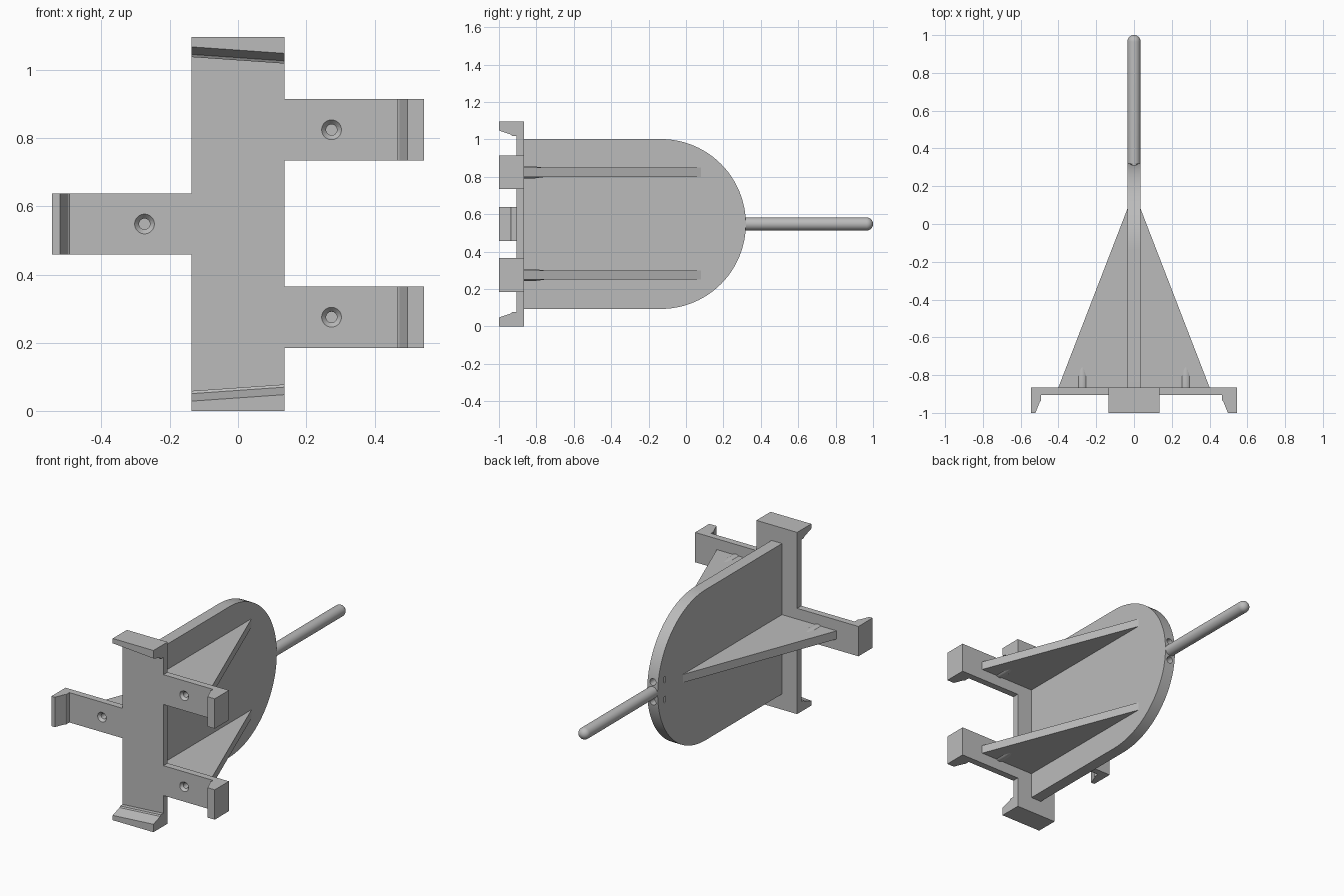
import bpy, bmesh, math
from mathutils import Matrix, Vector

cube = bpy.data.objects.get("Cube")
if cube:
    bpy.data.objects.remove(cube, do_unlink=True)

grey = bpy.data.materials.new("plain grey")
grey.use_nodes = True
COLOUR = (0.5, 0.5, 0.5, 1)
grey.diffuse_color = COLOUR
grey.node_tree.nodes["Principled BSDF"].inputs["Base Color"].default_value = COLOUR

MID = 0.548              # height of the centre line
BACK, FACE, TIP = -0.865, -0.905, -1.0   # back of mount, its front, hook tips
FIN = 0.035              # half thickness of the fin
SPINE = 0.136            # half width of the spine


def finish(bm, name):
    bmesh.ops.recalc_face_normals(bm, faces=bm.faces)
    mesh = bpy.data.meshes.new(name)
    bm.to_mesh(mesh)
    bm.free()
    ob = bpy.data.objects.new(name, mesh)
    bpy.context.collection.objects.link(ob)
    mesh.materials.append(grey)
    return ob


def loft(name, start, end):
    """Solid between two matching outlines."""
    bm = bmesh.new()
    a = [bm.verts.new(p) for p in start]
    b = [bm.verts.new(p) for p in end]
    bm.faces.new(a)
    bm.faces.new(b)
    for i in range(len(a)):
        j = (i + 1) % len(a)
        bm.faces.new((a[i], a[j], b[j], b[i]))
    return finish(bm, name)


def slab(name, outline, z0, z1):
    return loft(name, [(x, y, z0) for x, y in outline], [(x, y, z1) for x, y in outline])


def lathe(name, profile, x, z, steps=32):
    """Round solid along y from (radius, y) pairs."""
    bm = bmesh.new()
    rings = []
    for r, y in profile:
        turn = [2 * math.pi * k / steps for k in range(steps)]
        rings.append([bm.verts.new((x + r * math.cos(t), y, z + r * math.sin(t))) for t in turn])
    for a, b in zip(rings, rings[1:]):
        for k in range(steps):
            n = (k + 1) % steps
            bm.faces.new((a[k], a[n], b[n], b[k]))
    bm.faces.new(rings[0])
    bm.faces.new(rings[-1])
    return finish(bm, name)


def cut(target, cutter):
    mod = target.modifiers.new("cut", "BOOLEAN")
    mod.operation = "DIFFERENCE"
    mod.solver = "EXACT"
    mod.object = cutter
    cutter.hide_render = True
    cutter.hide_viewport = True
    cutter.display_type = "WIRE"


def smooth(ob):
    bpy.ops.object.select_all(action="DESELECT")
    ob.select_set(True)
    bpy.context.view_layer.objects.active = ob
    bpy.ops.object.shade_smooth_by_angle(angle=math.radians(35))


# Spine with a slanted hook at each end
def spine_outline(x, lip):
    top = [(BACK, MID), (TIP, MID), (TIP, MID - lip),
           (-0.935, MID - lip - 0.022), (-0.93, MID - lip - 0.03), (FACE, MID - lip - 0.03)]
    half = [(x, y, MID + z) for y, z in top]
    return half + [(x, y, 2 * MID - z) for _, y, z in reversed(half)]


loft("spine", spine_outline(-SPINE, 0.029), spine_outline(SPINE, 0.048))


# Hooked arms, each with a stiffening rib, a screw boss and a countersunk bore
def arm(name, side, z, lip):
    end = 0.545
    inner = end - lip
    outline = [(SPINE, BACK), (end, BACK), (end, TIP), (inner, TIP),
               (inner - 0.024, -0.94), (inner - 0.03, -0.935), (inner - 0.03, FACE), (SPINE, FACE)]
    body = slab(name + "_arm", [(side * x, y) for x, y in outline], z - 0.09, z + 0.09)
    tri = [(FIN - 0.01, BACK), (0.4, BACK), (FIN, 0.08), (FIN - 0.01, 0.08)]
    rib = slab(name + "_rib", [(side * x, y) for x, y in tri], z - 0.025, z + 0.025)
    sx = side * 0.274
    boss = lathe(name + "_screw_boss", [(0.032, BACK), (0.032, -0.81), (0.02, -0.72)], sx, z)
    bore = lathe(name + "_bore_cutter", [(0.03, FACE - 0.01), (0.029, FACE),
                                         (0.016, -0.89), (0.016, -0.77)], sx, z)
    for part in (body, rib, boss):
        cut(part, bore)
    smooth(boss)


arm("upper_left", 1, MID + 0.276, 0.048)
arm("lower_left", 1, MID - 0.273, 0.048)
arm("right", -1, MID, 0.023)

# Round-ended fin
R, CY = 0.454, -0.134
edge = [(BACK, MID - R)]
for k in range(49):
    t = math.pi * (k / 48 - 0.5)
    edge.append((CY + R * math.cos(t), MID + R * math.sin(t)))
edge.append((BACK, MID + R))
fin = loft("fin", [(-FIN, y, z) for y, z in edge], [(FIN, y, z) for y, z in edge])

# Small sockets beside the rod, with side slots on one face
for name, dz in (("upper", 0.06), ("lower", -0.06)):
    cut(fin, lathe(name + "_socket_cutter", [(0.02, 0.24), (0.02, 0.34)], 0, MID + dz, 24))
    square = [(-0.05, 0.245), (0, 0.245), (0, 0.26), (-0.05, 0.26)]
    cut(fin, slab(name + "_slot_cutter", square, MID + dz - 0.018, MID + dz + 0.018))
smooth(fin)

# Rod with a domed tip
dome = [(FIN * math.cos(t), 1 - FIN + FIN * math.sin(t))
        for t in (math.pi / 2 * k / 8 for k in range(8))]
smooth(lathe("rod", [(FIN * 0.98, 0.305)] + dome + [(0.002, 1.0)], 0, MID))
